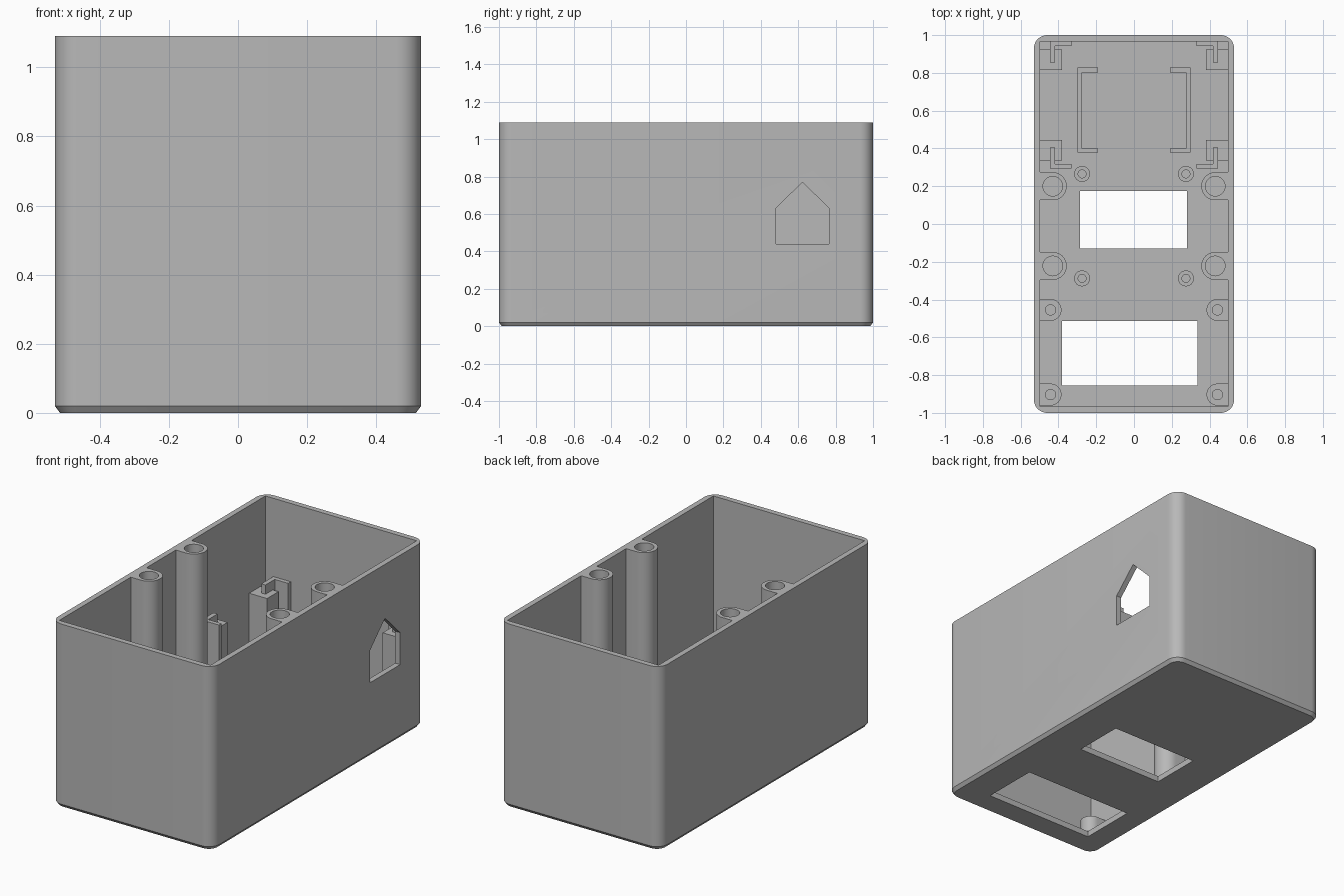
import bpy, bmesh, math

cube = bpy.data.objects.get("Cube")
if cube:
    bpy.data.objects.remove(cube, do_unlink=True)

grey = bpy.data.materials.new("matte_grey")
grey.use_nodes = True
grey.diffuse_color = (0.48, 0.48, 0.48, 1)
grey.node_tree.nodes["Principled BSDF"].inputs["Base Color"].default_value = grey.diffuse_color

HX, HY, TOP = 0.53, 1.0, 1.09      # outer half sizes and rim height
WALL, FLOOR = 0.033, 0.035
IX, IY = HX - WALL, HY - WALL      # inner half sizes


def loft(name, rings):
    """Closed solid through rings of equal point count."""
    bm = bmesh.new()
    loops = [[bm.verts.new(p) for p in ring] for ring in rings]
    n = len(loops[0])
    for a, b in zip(loops, loops[1:]):
        for i in range(n):
            j = (i + 1) % n
            bm.faces.new((a[i], a[j], b[j], b[i]))
    bm.faces.new(loops[0][::-1])
    bm.faces.new(loops[-1])
    bmesh.ops.recalc_face_normals(bm, faces=bm.faces)
    mesh = bpy.data.meshes.new(name)
    bm.to_mesh(mesh)
    bm.free()
    mesh.materials.append(grey)
    ob = bpy.data.objects.new(name, mesh)
    bpy.context.collection.objects.link(ob)
    return ob


def prism(name, pts, z0, z1):
    return loft(name, [[(x, y, z) for x, y in pts] for z in (z0, z1)])


def box(name, x0, x1, y0, y1, z0, z1):
    return prism(name, [(x0, y0), (x1, y0), (x1, y1), (x0, y1)], z0, z1)


def arc(cx, cy, r, start, end, steps):
    angles = [math.radians(start + (end - start) * i / steps) for i in range(steps + 1)]
    return [(cx + r * math.cos(a), cy + r * math.sin(a)) for a in angles]


def circle(cx, cy, r):
    return arc(cx, cy, r, 0, 360, 32)[:-1]


def rounded_ring(inset, z, r=0.07):
    pts = []
    for sx, sy, a in ((1, 1, 0), (-1, 1, 90), (-1, -1, 180), (1, -1, 270)):
        pts += arc(sx * (HX - r), sy * (HY - r), r - inset, a, a + 90, 8)
    return [(x, y, z) for x, y in pts]


def activate(ob):
    bpy.ops.object.select_all(action="DESELECT")
    ob.select_set(True)
    bpy.context.view_layer.objects.active = ob


def cut(ob, cutter):
    cutter.hide_render = True
    mod = ob.modifiers.new("cut", "BOOLEAN")
    mod.operation, mod.solver, mod.object = "DIFFERENCE", "EXACT", cutter
    activate(ob)
    bpy.ops.object.modifier_apply(modifier=mod.name)
    bpy.data.objects.remove(cutter, do_unlink=True)


def smooth(ob):
    activate(ob)
    bpy.ops.object.shade_smooth_by_angle(angle=math.radians(30))


# Enclosure shell: rounded corners, chamfered base, open top
shell = loft("enclosure_shell", [rounded_ring(0.015, 0), rounded_ring(0, 0.02), rounded_ring(0, TOP)])
cut(shell, box("cavity", -IX, IX, -IY, IY, FLOOR, TOP + 0.1))
cut(shell, box("front_window", -0.38, 0.335, -0.855, -0.513, -0.1, 0.2))
cut(shell, box("middle_window", -0.285, 0.28, -0.13, 0.175, -0.1, 0.2))

# Gabled opening in one side wall
gable = [(0.48, 0.44), (0.765, 0.44), (0.765, 0.63), (0.623, 0.77), (0.48, 0.63)]
cut(shell, loft("gable_opening", [[(x, y, z) for y, z in gable] for x in (0.45, 0.6)]))
smooth(shell)


def wall_boss(name, side, x, y, r, hole, top, depth):
    """Round boss joined to a side wall, with a blind screw hole."""
    pts = [(side * px, py) for px, py in
           [(IX, y + r)] + arc(x, y, r, 90, 270, 16) + [(IX, y - r)]]
    ob = prism(name, pts, FLOOR, top)
    cut(ob, prism("hole", circle(side * x, y, hole), top - depth, top + 0.1))
    smooth(ob)


for side, label in ((1, "left"), (-1, "right")):
    # Lid screw columns, flush with the rim
    for y, end in ((0.2, "back"), (-0.222, "front")):
        wall_boss(f"lid_column_{end}_{label}", side, 0.43, y, 0.074, 0.052, TOP, 0.5)
    # Front window mounting bosses
    for y, end in ((-0.455, "back"), (-0.903, "front")):
        wall_boss(f"display_boss_{end}_{label}", side, 0.442, y, 0.058, 0.027, 0.145, 0.1)
    # Middle window standoffs
    for y, end in ((0.265, "back"), (-0.288, "front")):
        post = prism(f"standoff_{end}_{label}", circle(side * 0.275, y, 0.042), FLOOR, 0.1)
        cut(post, prism("hole", circle(side * 0.275, y, 0.021), 0.04, 0.2))
        smooth(post)
    # Board corner supports with raised L-shaped lips
    for d, end in ((1, "back"), (-1, "front")):
        def at(points):
            return [(side * x, 0.63 + d * y) for x, y in points]
        prism(f"board_support_{end}_{label}",
              at([(0.38, 0.185), (IX, 0.185), (IX, 0.293), (0.38, 0.293)]), FLOOR, 0.57)
        prism(f"board_lip_{end}_{label}",
              at([(0.418, 0.225), (0.445, 0.225), (0.445, 0.337), (0.33, 0.337),
                  (0.33, 0.312), (0.418, 0.312)]), FLOOR, 0.625)
    # C-shaped tray bracket on the floor
    prism(f"tray_bracket_{label}",
          [(side * x, y) for x, y in
           [(0.19, 0.378), (0.3, 0.378), (0.3, 0.828), (0.19, 0.828),
            (0.19, 0.803), (0.275, 0.803), (0.275, 0.4), (0.19, 0.4)]], FLOOR, 0.17)
